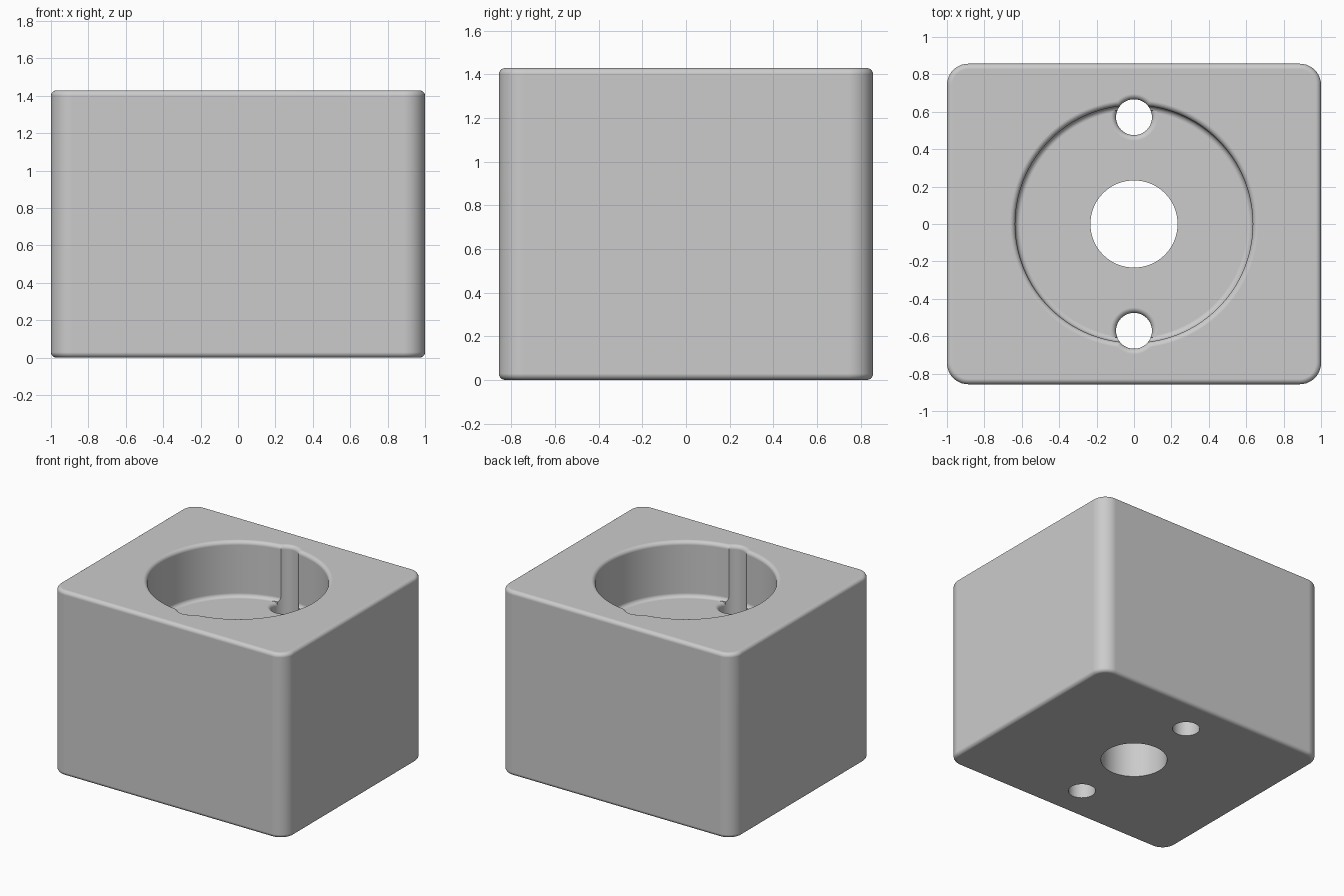
import bpy, bmesh, math

if "Cube" in bpy.data.objects:
    bpy.data.objects.remove(bpy.data.objects["Cube"])

LENGTH, DEPTH, HEIGHT = 2.0, 1.714, 1.429
FLOOR = 1.0            # height of the pocket floor
FILLET = 0.029         # rounding of all small edges
CORNER = 0.114         # rounding of the four upright corners
BORE, PIN, CENTRE = 0.635, 0.096, 0.233
PIN_Y = 0.571

grey = bpy.data.materials.new("grey")
grey.use_nodes = True
colour = (0.6, 0.6, 0.6, 1)
grey.diffuse_color = colour
grey.node_tree.nodes["Principled BSDF"].inputs["Base Color"].default_value = colour


def make_object(name, bm):
    bmesh.ops.recalc_face_normals(bm, faces=bm.faces)
    mesh = bpy.data.meshes.new(name)
    bm.to_mesh(mesh)
    bm.free()
    mesh.materials.append(grey)
    obj = bpy.data.objects.new(name, mesh)
    bpy.context.collection.objects.link(obj)
    return obj


def lathe(name, profile, y=0.0, sides=96):
    """Closed solid turned about an upright axis from (radius, z) points."""
    bm = bmesh.new()
    rings = []
    for radius, z in profile:
        angles = [math.tau * i / sides for i in range(sides)]
        rings.append([bm.verts.new((radius * math.cos(a), y + radius * math.sin(a), z)) for a in angles])
    for low, high in zip(rings, rings[1:]):
        for i in range(sides):
            j = (i + 1) % sides
            bm.faces.new((low[i], low[j], high[j], high[i]))
    bm.faces.new(rings[0])
    bm.faces.new(rings[-1])
    obj = make_object(name, bm)
    obj.hide_render = True
    return obj


def flare(radius, top, steps=6):
    """Profile of a hole mouth that rounds outward to a flat face at top."""
    turns = [math.pi / 2 * i / steps for i in range(steps + 1)]
    return [(radius + FILLET * (1 - math.cos(t)), top - FILLET * (1 - math.sin(t))) for t in turns]


def rounded_foot(radius, bottom, steps=6):
    """Profile of a pocket whose wall rounds into its floor."""
    turns = [math.pi / 2 * i / steps for i in range(steps + 1)]
    return [(radius - FILLET * (1 - math.sin(t)), bottom + FILLET * (1 - math.cos(t))) for t in turns]


def boolean(target, tool, operation):
    mod = target.modifiers.new("cut", "BOOLEAN")
    mod.object, mod.operation, mod.solver = tool, operation, "EXACT"
    bpy.context.view_layer.objects.active = target
    bpy.ops.object.modifier_apply(modifier=mod.name)
    bpy.data.objects.remove(tool)


# Block with rounded corners and softened rims
bm = bmesh.new()
bmesh.ops.create_cube(bm, size=1)
for v in bm.verts:
    v.co = (v.co.x * LENGTH, v.co.y * DEPTH, (v.co.z + 0.5) * HEIGHT)
upright = [e for e in bm.edges if abs(e.verts[0].co.z - e.verts[1].co.z) > 0.5]
bmesh.ops.bevel(bm, geom=upright, offset=CORNER, segments=10, profile=0.5, affect="EDGES")
rims = [e for e in bm.edges if abs(e.verts[0].co.z - e.verts[1].co.z) < 0.01]
bmesh.ops.bevel(bm, geom=rims, offset=FILLET, segments=6, profile=0.5, affect="EDGES")
block = make_object("block", bm)

# Round pocket, open at the top
above = HEIGHT + 0.1
pocket = rounded_foot(BORE, FLOOR) + flare(BORE, HEIGHT) + [(BORE + FILLET, above)]
boolean(block, lathe("pocket_cutter", pocket, sides=128), "DIFFERENCE")

# Large through hole in the pocket floor
boolean(block, lathe("centre_cutter", [(CENTRE, -0.1), (CENTRE, FLOOR + 0.1)]), "DIFFERENCE")

# Two pin holes that notch the pocket wall
for side in (-1, 1):
    y = side * PIN_Y
    shaft = [(PIN, -0.1)] + flare(PIN, HEIGHT) + [(PIN + FILLET, above)]
    boolean(block, lathe("pin_cutter", shaft, y, 48), "DIFFERENCE")
    # Rounded mouth in the floor, kept inside the pocket wall
    mouth = flare(PIN, FLOOR) + [(PIN + FILLET, FLOOR + 0.02)]
    mouth_cutter = lathe("mouth_cutter", mouth, y, 48)
    inside = BORE - FILLET * 0.7
    boolean(mouth_cutter, lathe("mouth_limit", [(inside, 0.5), (inside, above)]), "INTERSECT")
    boolean(block, mouth_cutter, "DIFFERENCE")

# Smooth roundings, crisp hole edges and flat faces
bpy.ops.object.select_all(action="DESELECT")
block.select_set(True)
bpy.context.view_layer.objects.active = block
bpy.ops.object.shade_smooth_by_angle(angle=math.radians(35))
normals = block.modifiers.new("flat_faces", "WEIGHTED_NORMAL")
normals.keep_sharp = True
